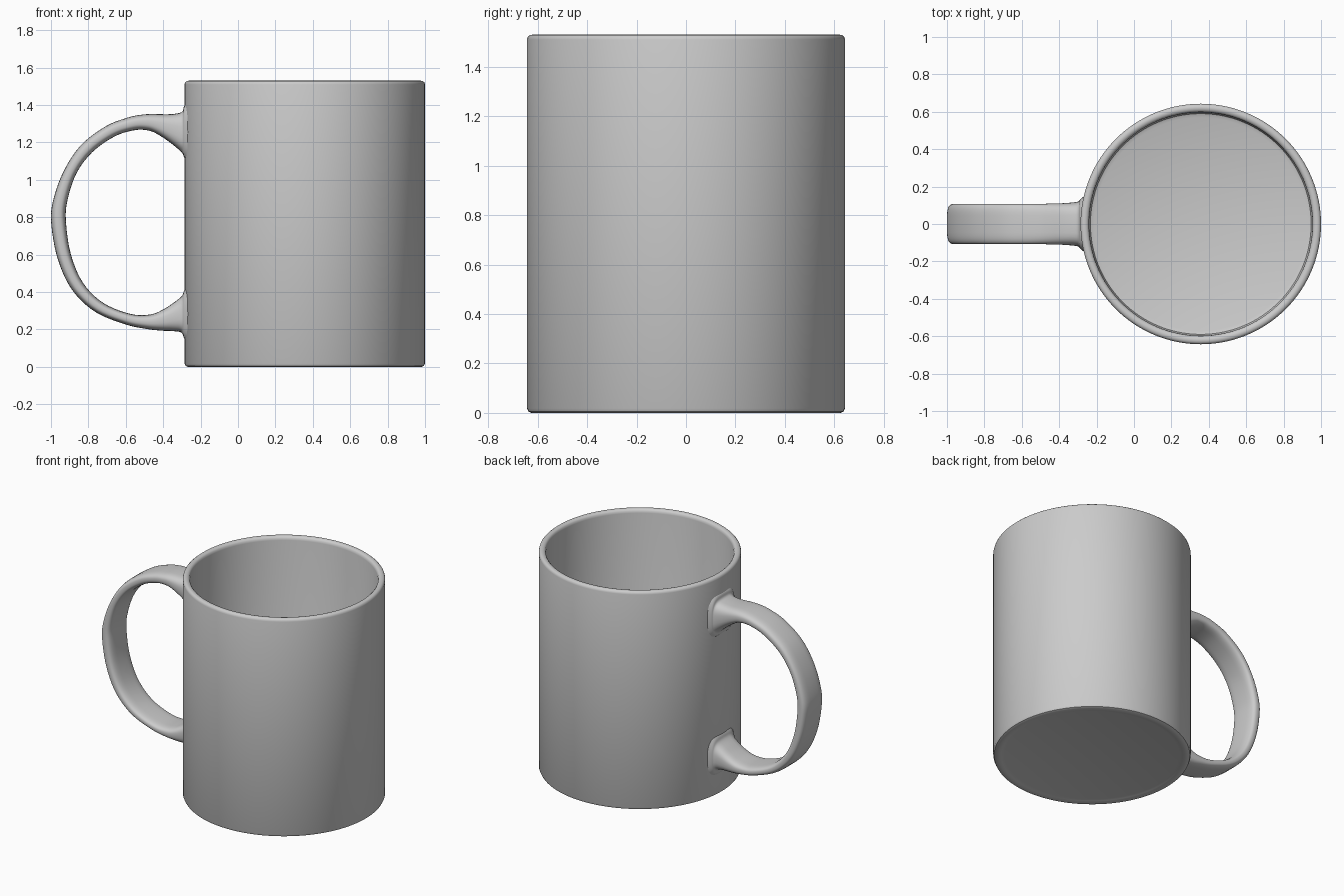
import bpy, bmesh, math
from mathutils import Vector

if "Cube" in bpy.data.objects:
    bpy.data.objects.remove(bpy.data.objects["Cube"])

CX = 0.357  # mug axis


def finish(name, bm, angle=40):
    bmesh.ops.remove_doubles(bm, verts=bm.verts, dist=1e-5)
    bmesh.ops.recalc_face_normals(bm, faces=bm.faces)
    me = bpy.data.meshes.new(name)
    bm.to_mesh(me)
    bm.free()
    ob = bpy.data.objects.new(name, me)
    bpy.context.collection.objects.link(ob)
    bpy.ops.object.select_all(action='DESELECT')
    bpy.context.view_layer.objects.active = ob
    ob.select_set(True)
    bpy.ops.object.shade_smooth_by_angle(angle=math.radians(angle))
    return ob


# Cup body: lathed wall with rounded rim, floor and shallow foot recess
profile = [(0, 0.008), (0.57, 0.008), (0.59, 0.003), (0.605, 0), (0.625, 0),
           (0.637, 0.005), (0.643, 0.018), (0.643, 1.51), (0.64, 1.521),
           (0.632, 1.528), (0.62, 1.53), (0.608, 1.527), (0.6, 1.519),
           (0.597, 1.505), (0.597, 0.09), (0.59, 0.068), (0.57, 0.06), (0, 0.06)]
bm = bmesh.new()
vs = [bm.verts.new((r, 0, z)) for r, z in profile]
es = [bm.edges.new(p) for p in zip(vs, vs[1:])]
bmesh.ops.spin(bm, geom=vs + es, axis=(0, 0, 1), cent=(0, 0, 0),
               angle=math.tau, steps=128, use_duplicate=False)
bmesh.ops.remove_doubles(bm, verts=bm.verts, dist=1e-5)
bmesh.ops.translate(bm, verts=bm.verts, vec=(CX, 0, 0))
finish("cup_body", bm)

# Handle stations: outer x, z, inner x, z, half width
stations = [
    (-.257, 1.425, -.257, 1.08, .158), (-.287, 1.395, -.287, 1.12, .132),
    (-.302, 1.362, -.302, 1.148, .119), (-.365, 1.351, -.364, 1.2, .112),
    (-.45, 1.352, -.43, 1.244, .109), (-.51, 1.349, -.48, 1.264, .108),
    (-.59, 1.333, -.55, 1.266, .108), (-.71, 1.285, -.658, 1.233, .108),
    (-.845, 1.18, -.78, 1.147, .108), (-.94, 1.03, -.866, 1.03, .108),
    (-.993, .87, -.914, .88, .108), (-.997, .75, -.919, .765, .108),
    (-.963, .574, -.893, .6, .108), (-.888, .413, -.829, .45, .108),
    (-.765, .295, -.722, .343, .108), (-.604, .228, -.578, .284, .108),
    (-.49, .203, -.47, .28, .108), (-.41, .194, -.4, .307, .109),
    (-.345, .191, -.345, .343, .112), (-.302, .183, -.302, .377, .119),
    (-.287, .15, -.287, .41, .132), (-.257, .12, -.257, .45, .158)]


def catmull(a, b, c, d, t):
    return [0.5 * (2 * q + (r - p) * t + (2 * p - 5 * q + 4 * r - s) * t * t
                   + (3 * q - p - 3 * r + s) * t ** 3)
            for p, q, r, s in zip(a, b, c, d)]


STEPS, SIDES = 5, 36
n = len(stations)
path = []
for i in range(n - 1):
    pts = [stations[min(max(i + k, 0), n - 1)] for k in (-1, 0, 1, 2)]
    path += [catmull(*pts, s / STEPS) for s in range(STEPS)]
path.append(stations[-1])

# Handle: rounded-rectangle section lofted along the stations
bm = bmesh.new()
rings = []
for ox, oz, ix, iz, w in path:
    o, i = Vector((ox, 0, oz)), Vector((ix, 0, iz))
    mid, half = (o + i) / 2, (o - i) / 2
    ring = []
    for k in range(SIDES):
        a = math.tau * k / SIDES
        c, s = math.cos(a), math.sin(a)
        u = math.copysign(abs(c) ** 0.75, c)
        v = math.copysign(abs(s) ** 0.5, s)
        ring.append(bm.verts.new(mid + half * u + Vector((0, w * v, 0))))
    rings.append(ring)
for a, b in zip(rings, rings[1:]):
    for k in range(SIDES):
        j = (k + 1) % SIDES
        bm.faces.new((a[k], a[j], b[j], b[k]))
bm.faces.new(rings[0])
bm.faces.new(rings[-1])
finish("handle", bm, 60)
